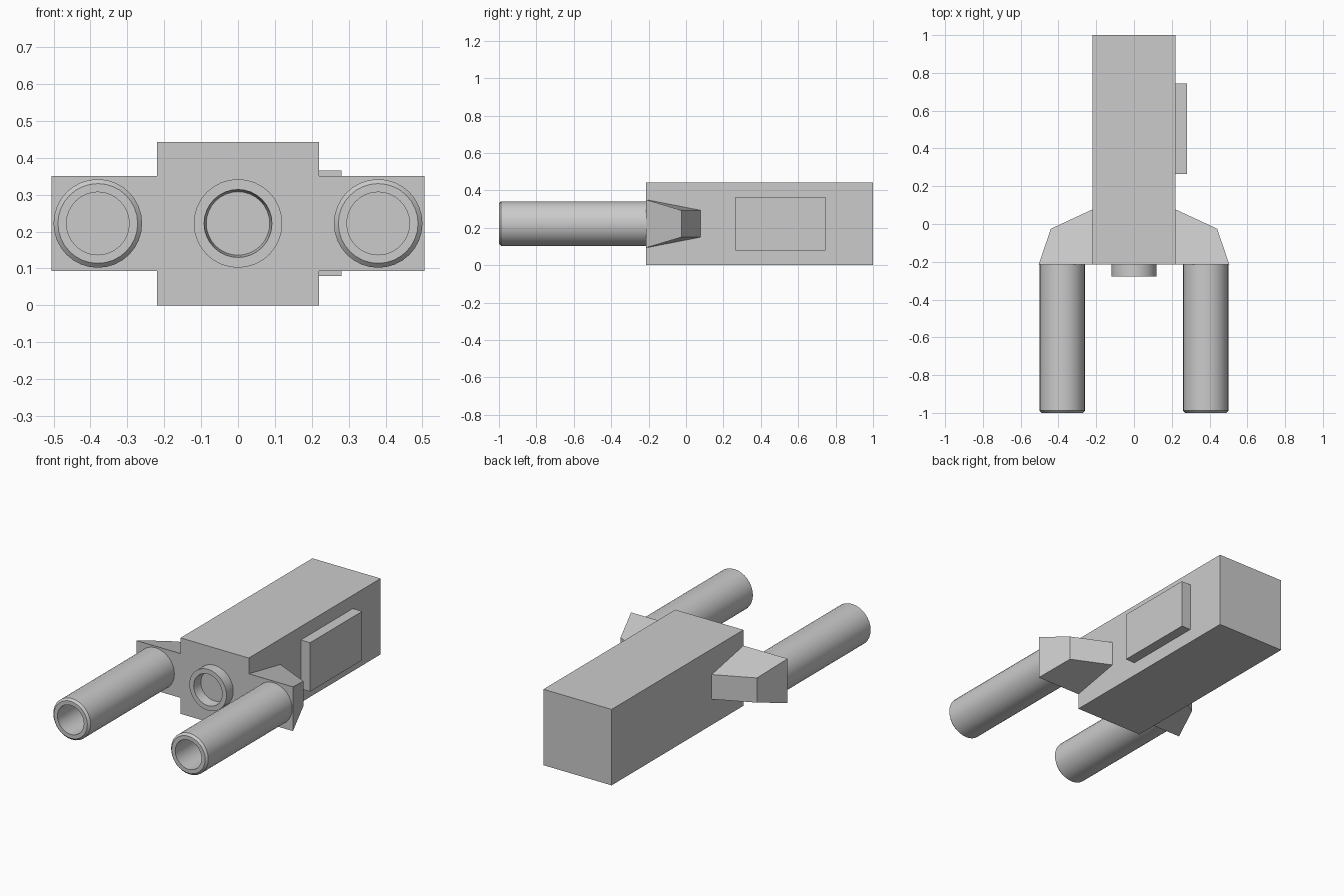
import bpy, bmesh, math

if "Cube" in bpy.data.objects:
    bpy.data.objects.remove(bpy.data.objects["Cube"])


def finish(name, bm, smooth=False):
    bmesh.ops.recalc_face_normals(bm, faces=bm.faces)
    mesh = bpy.data.meshes.new(name)
    bm.to_mesh(mesh)
    bm.free()
    obj = bpy.data.objects.new(name, mesh)
    bpy.context.collection.objects.link(obj)
    if smooth:
        bpy.ops.object.select_all(action='DESELECT')
        bpy.context.view_layer.objects.active = obj
        obj.select_set(True)
        bpy.ops.object.shade_smooth_by_angle(angle=math.radians(30))
    return obj


def box(name, x, y, z):
    bm = bmesh.new()
    bmesh.ops.create_cube(bm, size=1)
    for v in bm.verts:
        for i, (lo, hi) in enumerate((x, y, z)):
            v.co[i] = hi if v.co[i] > 0 else lo
    return finish(name, bm)


def lathe_y(name, cx, cz, profile, n=32):
    """Spin (radius, y) points round the y direction and cap both ends."""
    bm = bmesh.new()
    rings = []
    for r, y in profile:
        rings.append([bm.verts.new((cx + r * math.cos(2 * math.pi * i / n), y,
                                    cz + r * math.sin(2 * math.pi * i / n)))
                      for i in range(n)])
    for a, b in zip(rings, rings[1:]):
        for i in range(n):
            j = (i + 1) % n
            bm.faces.new((a[i], a[j], b[j], b[i]))
    bm.faces.new(rings[0])
    bm.faces.new(rings[-1])
    return finish(name, bm, smooth=True)


FRONT = -0.215
AXIS_Z = 0.222

# Main housing and the raised panel on its right side
box("main_body", (-0.22, 0.22), (FRONT, 1.0), (0, 0.443))
box("side_panel", (0.22, 0.28), (0.265, 0.745), (0.08, 0.365))

for s, side in ((1, "right"), (-1, "left")):
    # Tapered bracket: tall front quad joined to a shorter slanted back quad
    bm = bmesh.new()
    corners = ((0.22, FRONT, 0.129), (0.505, FRONT, 0.129),
               (0.44, -0.025, 0.072), (0.22, 0.077, 0.072))
    low = [bm.verts.new((s * x, y, AXIS_Z - h)) for x, y, h in corners]
    high = [bm.verts.new((s * x, y, AXIS_Z + h)) for x, y, h in corners]
    bm.faces.new(low)
    bm.faces.new(high)
    for i in range(4):
        j = (i + 1) % 4
        bm.faces.new((low[i], low[j], high[j], high[i]))
    finish(side + "_bracket", bm)

    # Hollow tube with a chamfered rim
    lathe_y(side + "_tube", s * 0.38, AXIS_Z,
            [(0.12, FRONT), (0.12, -0.988), (0.108, -1.0),
             (0.085, -1.0), (0.085, FRONT - 0.005)])

# Short recessed socket in the middle of the front face
lathe_y("front_socket", 0, AXIS_Z,
        [(0.12, FRONT), (0.12, -0.277), (0.092, -0.277), (0.086, FRONT - 0.005)])
